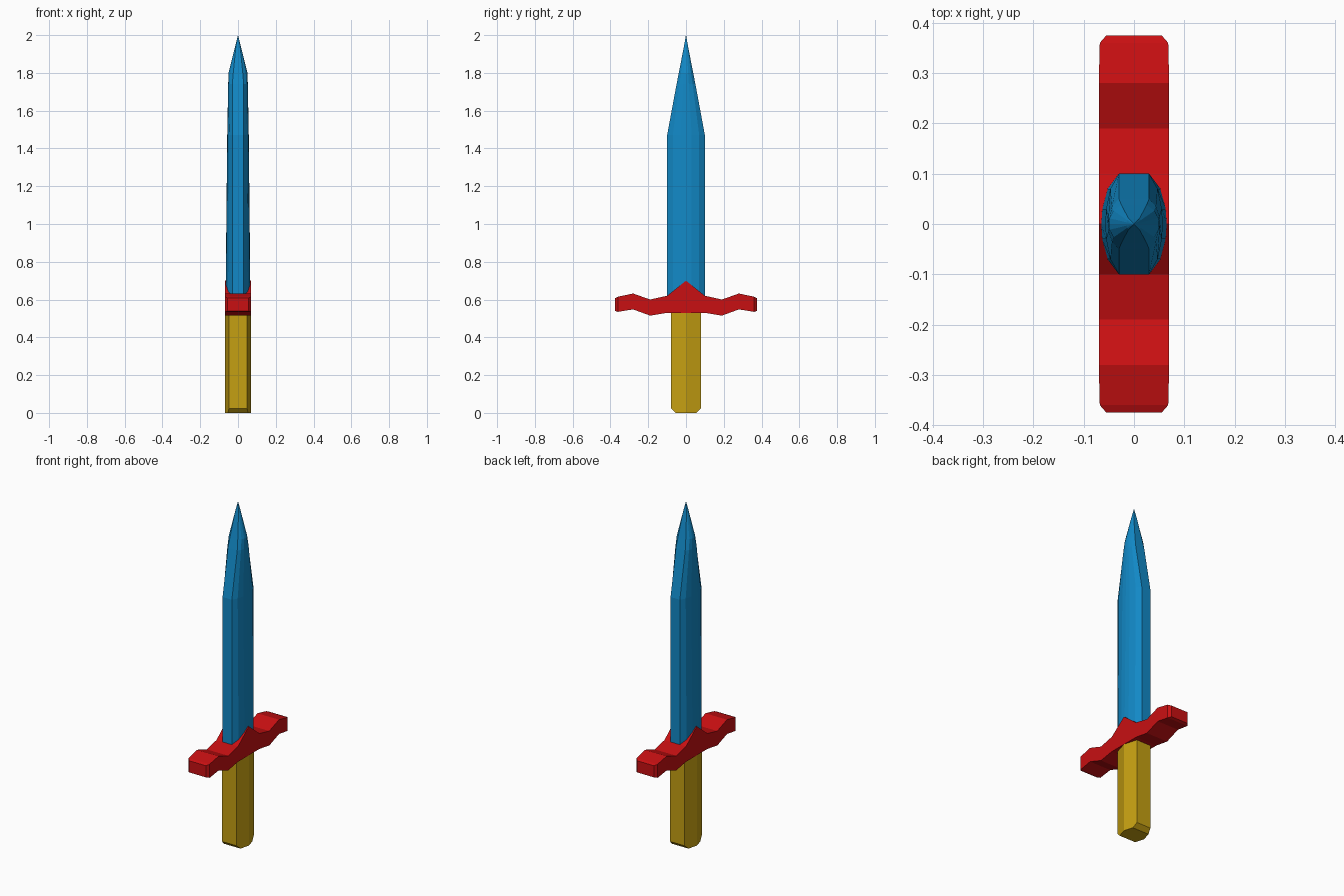
import bpy

if "Cube" in bpy.data.objects:
    bpy.data.objects.remove(bpy.data.objects["Cube"], do_unlink=True)


def material(name, rgb):
    m = bpy.data.materials.new(name)
    m.use_nodes = True
    m.diffuse_color = (*rgb, 1)
    m.node_tree.nodes["Principled BSDF"].inputs["Base Color"].default_value = (*rgb, 1)
    return m


def loft(name, rings, mat):
    """Join equal-length rings of points with quads and cap both ends."""
    n = len(rings[0])
    verts = [p for ring in rings for p in ring]
    faces = [(k * n + i, k * n + (i + 1) % n, (k + 1) * n + (i + 1) % n, (k + 1) * n + i)
             for k in range(len(rings) - 1) for i in range(n)]
    faces.append(tuple(reversed(range(n))))
    faces.append(tuple(range(len(verts) - n, len(verts))))
    mesh = bpy.data.meshes.new(name)
    mesh.from_pydata(verts, [], faces)
    mesh.materials.append(mat)
    obj = bpy.data.objects.new(name, mesh)
    bpy.context.collection.objects.link(obj)
    return obj


def mirrored_ring(quarter, z):
    """Mirror a quarter outline, from the x axis to the y end, into a full ring."""
    half = quarter + [(-x, y) for x, y in reversed(quarter)]
    back = [(x, -y) for x, y in reversed(half) if y > 0]
    return [(x, y, z) for x, y in half + back]


blue = material("blade blue", (0.006, 0.25, 0.57))
red = material("guard red", (0.58, 0.005, 0.006))
gold = material("grip gold", (0.56, 0.35, 0.006))

# Blade: rounded flanks with flat edges, tapering to a point
bulge = [(1, 0), (0.94, 0.3), (0.63, 0.7), (0, 1)]


def blade_ring(z, ridge, depth, edge):
    return mirrored_ring([(edge + (ridge - edge) * u, depth * v) for u, v in bulge], z)


loft("blade", [blade_ring(*s) for s in (
    (0.58, 0.066, 0.1, 0.03),
    (1.47, 0.057, 0.1, 0.03),
    (1.74, 0.052, 0.05, 0.03),
    (1.80, 0.05, 0.038, 0.025),
    (1.94, 0.015, 0.011, 0.011),
    (2.00, 0.0004, 0.0004, 0.0002))], blue)

# Guard: wavy bar with a raised centre and chamfered ends
arm = [(0, 0.53, 0.70, 0.07), (0.1, 0.53, 0.62, 0.07), (0.19, 0.515, 0.60, 0.07),
       (0.28, 0.548, 0.632, 0.07), (0.36, 0.535, 0.615, 0.068), (0.375, 0.54, 0.608, 0.055)]
stations = [(-y, b, t, w) for y, b, t, w in reversed(arm[1:])] + arm
loft("guard", [[(-w, y, b), (-w, y, t), (w, y, t), (w, y, b)]
               for y, b, t, w in stations], red)


# Grip: six-sided bar with a chamfered foot
def grip_ring(z, depth):
    corner = 0.07 - 0.29 * depth
    return mirrored_ring([(0.07, 0), (corner, depth)], z)


loft("grip", [grip_ring(0, 0.055), grip_ring(0.024, 0.08), grip_ring(0.55, 0.08)], gold)
